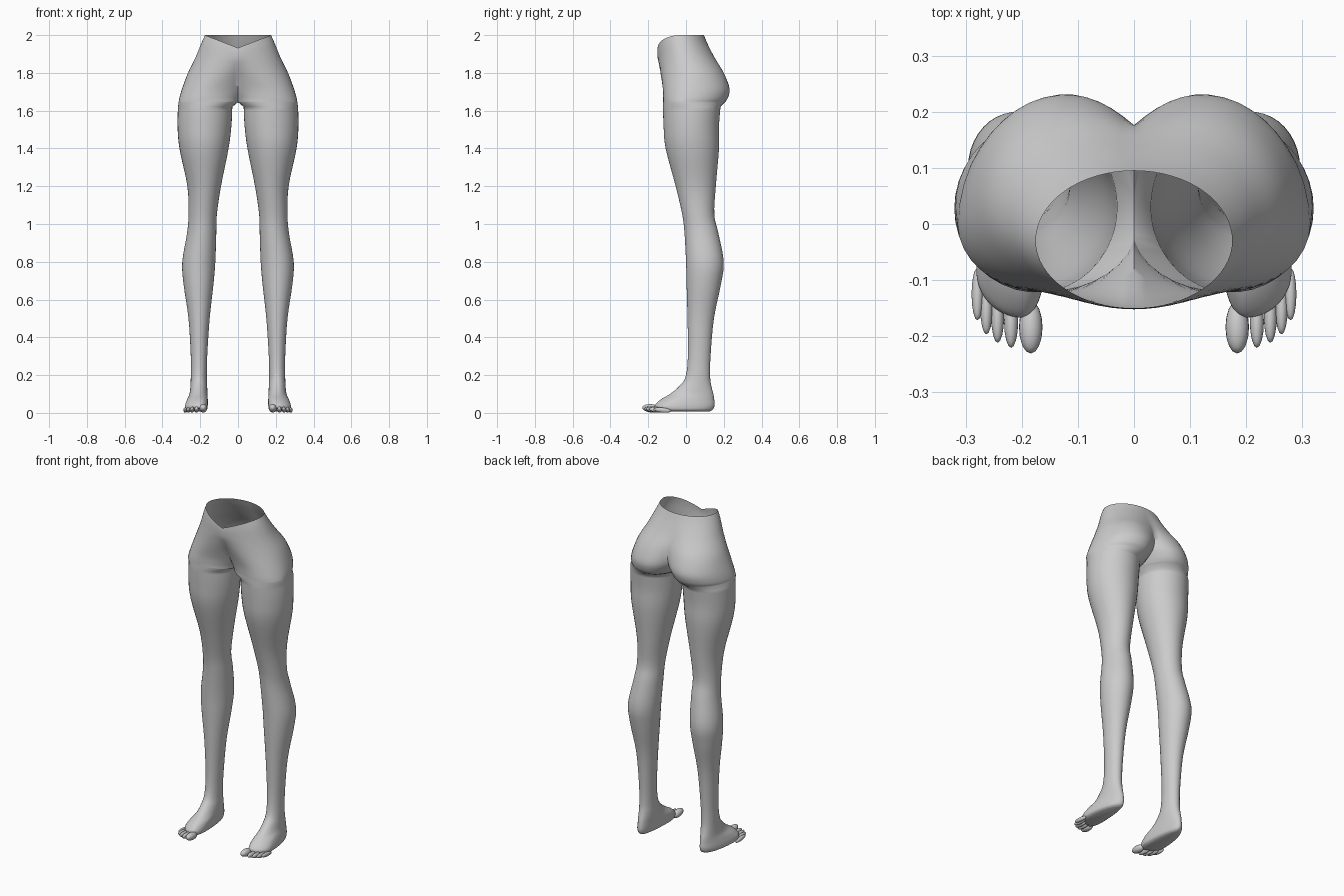
import bpy
import bmesh
from math import sin, cos, pi, acos, radians
from mathutils import Matrix, Vector

cube = bpy.data.objects.get("Cube")
if cube:
    bpy.data.objects.remove(cube, do_unlink=True)

ARC = 32      # segments around the outer side of a ring
INNER = 7     # extra points on the inner side of a leg ring
STEPS = 4     # rings made between two key sections

skin = bpy.data.materials.new("plain_grey")
skin.use_nodes = True
grey = (0.6, 0.6, 0.6, 1)
skin.diffuse_color = grey
skin.node_tree.nodes["Principled BSDF"].inputs["Base Color"].default_value = grey

# Key sections: height, inner x, outer x, front y, back y,
# y of widest point, x of front-most point, x of back-most point
FOOT = [
    (.008, .178, .265, -.14, .125, -.07, .21, .205),
    (.018, .164, .279, -.16, .143, -.08, .20, .205),
    (.04, .16, .28, -.165, .152, -.08, .20, .205),
    (.07, .16, .27, -.135, .15, -.04, .20, .205),
    (.10, .162, .257, -.085, .145, .02, .207, .208),
    (.14, .163, .252, -.037, .135, .05, .21, .208),
]
# Leg sections are symmetric, so the first five values are enough
LEG = [
    (.19, .165, .25, -.003, .128),
    (.30, .163, .25, .01, .13),
    (.50, .15, .262, .008, .148),
    (.68, .13, .288, .003, .185),
    (.80, .12, .295, 0, .2),
    (.95, .115, .27, -.008, .172),
    (1.05, .112, .262, -.02, .15),
    (1.2, .09, .268, -.055, .158),
    (1.4, .05, .31, -.108, .175),
    (1.52, .035, .32, -.119, .175),
    (1.62, .03, .318, -.122, .183),
]
# Hip sections reach past the middle plane and are cut there
HIPS = [
    (1.645, -.004, .314, -.121, .207, 0, .16, .13),
    (1.67, -.018, .31, -.121, .223, .01, .16, .125),
    (1.72, -.05, .295, -.123, .23, .02, .14, .118),
    (1.8, -.09, .265, -.135, .2, .025, .08, .1),
    (1.88, -.17, .226, -.148, .152, 0, .02, .06),
    (1.95, -.2, .197, -.152, .116, -.02, 0, .02),
    (2.0, -.175, .175, -.15, .095, -.03, 0, 0),
]


def complete(s):
    """Add the centre values to a symmetric section."""
    mid_x = (s[1] + s[2]) / 2
    return s + ((s[3] + s[4]) / 2, mid_x, mid_x)


def refine(keys):
    """Pass a smooth curve through the key sections."""
    rows = []
    for i in range(len(keys) - 1):
        quad = (keys[max(i - 1, 0)], keys[i], keys[i + 1], keys[min(i + 2, len(keys) - 1)])
        for k in range(STEPS):
            t = k / STEPS
            rows.append([b + t / 2 * (c - a + t * (2 * a - 5 * b + 4 * c - d
                         + t * (3 * (b - c) + d - a))) for a, b, c, d in zip(*quad)])
    return rows + [list(keys[-1])]


def point(s, angle):
    """Point of a section at an angle; zero is outward, positive is to the back."""
    z, x_in, x_out, front, back, mid_y, front_x, back_x = s
    cx, depth = (back_x, back - mid_y) if sin(angle) > 0 else (front_x, mid_y - front)
    width = x_out - cx if cos(angle) > 0 else cx - x_in
    return Vector((cx + width * cos(angle), mid_y + depth * sin(angle), z))


def arc(s, start, end):
    return [point(s, start + (end - start) * i / ARC) for i in range(ARC + 1)]


def leg_ring(s):
    a = radians(150)
    inner = [point(s, a + (pi - a) * 2 * k / (INNER + 1)) for k in range(1, INNER + 1)]
    return arc(s, -a, a) + inner


def hip_arc(s):
    """Half of a hip section, ending on the middle plane, with a dipped waist."""
    ends = [acos(max(-1, -cx / (cx - s[1]))) for cx in (s[6], s[7])]
    pts = arc(s, -ends[0], ends[1])
    pts[0].x = pts[-1].x = 0
    rise = max(0, (s[0] - 1.85) / .15)
    for p in pts:
        if p.y < s[5]:
            p.z -= .068 * rise * max(0, 1 - p.x / .175)
    return pts


def finish(bm, name, angle):
    """Mirror to the other side and turn into a smooth object."""
    bmesh.ops.recalc_face_normals(bm, faces=bm.faces)
    copy = bmesh.ops.duplicate(bm, geom=bm.verts[:] + bm.edges[:] + bm.faces[:])["geom"]
    verts = [g for g in copy if isinstance(g, bmesh.types.BMVert)]
    faces = [g for g in copy if isinstance(g, bmesh.types.BMFace)]
    bmesh.ops.scale(bm, vec=(-1, 1, 1), verts=verts)
    bmesh.ops.reverse_faces(bm, faces=faces)
    bmesh.ops.remove_doubles(bm, verts=bm.verts, dist=.0002)
    mesh = bpy.data.meshes.new(name)
    bm.to_mesh(mesh)
    bm.free()
    mesh.materials.append(skin)
    obj = bpy.data.objects.new(name, mesh)
    bpy.context.collection.objects.link(obj)
    bpy.ops.object.select_all(action="DESELECT")
    obj.select_set(True)
    bpy.context.view_layer.objects.active = obj
    bpy.ops.object.shade_smooth_by_angle(angle=radians(angle))


def bridge(bm, low, high, closed):
    n = len(low)
    for i in range(n if closed else n - 1):
        j = (i + 1) % n
        bm.faces.new((low[i], low[j], high[j], high[i]))


# Legs, feet and hips as one open shell
bm = bmesh.new()
rings = [leg_ring(s) for s in refine(FOOT + [complete(s) for s in LEG])]
hips = [hip_arc(s) for s in refine(HIPS)]
first, last = hips[0][-1], hips[0][0]
crotch = [first.lerp(last, k / (INNER + 1)) for k in range(1, INNER + 1)]
rings.append(hips[0] + crotch)
rows = [[bm.verts.new(p) for p in ring] for ring in rings]
bm.faces.new(rows[0][::-1])
for low, high in zip(rows, rows[1:]):
    bridge(bm, low, high, True)
low = rows[-1][:ARC + 1]
for pts in hips[1:]:
    high = [bm.verts.new(p) for p in pts]
    bridge(bm, low, high, False)
    low = high
finish(bm, "hips_and_legs", 60)

# Toes: x, tip y, half width, half height
TOES = [(.184, -.231, .021, .022), (.219, -.221, .0125, .016), (.243, -.212, .0115, .015),
        (.263, -.197, .011, .014), (.279, -.172, .0105, .013)]
bm = bmesh.new()
for x, tip, wide, high in TOES:
    half = .047
    place = Matrix.Translation((x, tip + half, high + .002)) @ Matrix.Rotation(radians(-6), 4, "X")
    bmesh.ops.create_uvsphere(bm, u_segments=16, v_segments=10, radius=1,
                              matrix=place @ Matrix.Diagonal((wide, half, high, 1)))
finish(bm, "toes", 80)
